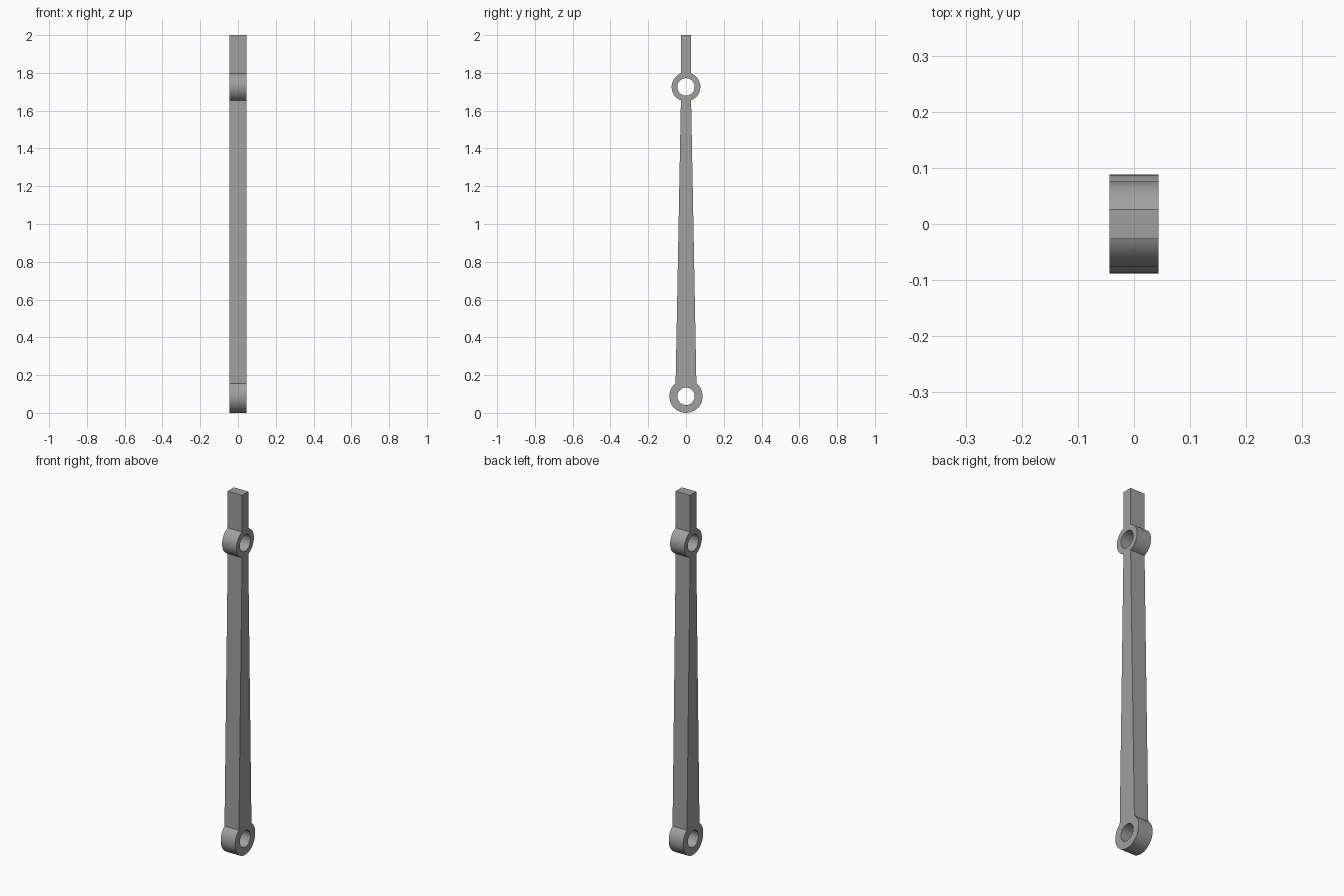
import bpy, bmesh, math

if "Cube" in bpy.data.objects:
    bpy.data.objects.remove(bpy.data.objects["Cube"])

HALF_X = 0.044                   # half thickness along x
TOP_Z, TOP_R = 1.726, 0.076      # upper eye
LOW_Z, LOW_R = 0.088, 0.088      # lower eye
HOLE_R = 0.046
NECK, FOOT = 0.027, 0.055        # half widths of the bar


def arc(zc, r, a0, a1, n):
    """Points (y, z) on an arc; angles measured from +y."""
    return [(r * math.cos(a0 + (a1 - a0) * i / n),
             zc + r * math.sin(a0 + (a1 - a0) * i / n)) for i in range(n + 1)]


# Right half of the outline, from the bottom centre up to the top end
a_low = math.acos(FOOT / LOW_R)
a_top = math.acos(NECK / TOP_R)
right = arc(LOW_Z, LOW_R, -math.pi / 2, a_low, 30)
right += arc(TOP_Z, TOP_R, -a_top, a_top, 28)
right.append((NECK, 2.0))
outline = right + [(-y, z) for y, z in reversed(right[1:])]
holes = [arc(zc, HOLE_R, 0, 2 * math.pi, 48)[:-1] for zc in (LOW_Z, TOP_Z)]

# Fill the flat profile with its two holes, then extrude across x
bm = bmesh.new()
edges = []
for loop in [outline] + holes:
    vs = [bm.verts.new((-HALF_X, y, z)) for y, z in loop]
    edges += [bm.edges.new((vs[i - 1], vs[i])) for i in range(len(vs))]
bmesh.ops.triangle_fill(bm, edges=edges, use_beauty=True, use_dissolve=False)
ext = bmesh.ops.extrude_face_region(bm, geom=bm.faces[:], use_keep_orig=True)
bmesh.ops.translate(bm, vec=(2 * HALF_X, 0, 0),
                    verts=[g for g in ext["geom"] if isinstance(g, bmesh.types.BMVert)])
bmesh.ops.recalc_face_normals(bm, faces=bm.faces[:])

mesh = bpy.data.meshes.new("link_rod")
bm.to_mesh(mesh)
bm.free()
rod = bpy.data.objects.new("link_rod", mesh)
bpy.context.collection.objects.link(rod)

# Plain grey metal
grey = bpy.data.materials.new("grey_metal")
grey.diffuse_color = (0.35, 0.35, 0.35, 1)
grey.use_nodes = True
grey.node_tree.nodes["Principled BSDF"].inputs["Base Color"].default_value = grey.diffuse_color
mesh.materials.append(grey)

bpy.context.view_layer.objects.active = rod
rod.select_set(True)
bpy.ops.object.shade_smooth_by_angle(angle=math.radians(30))
